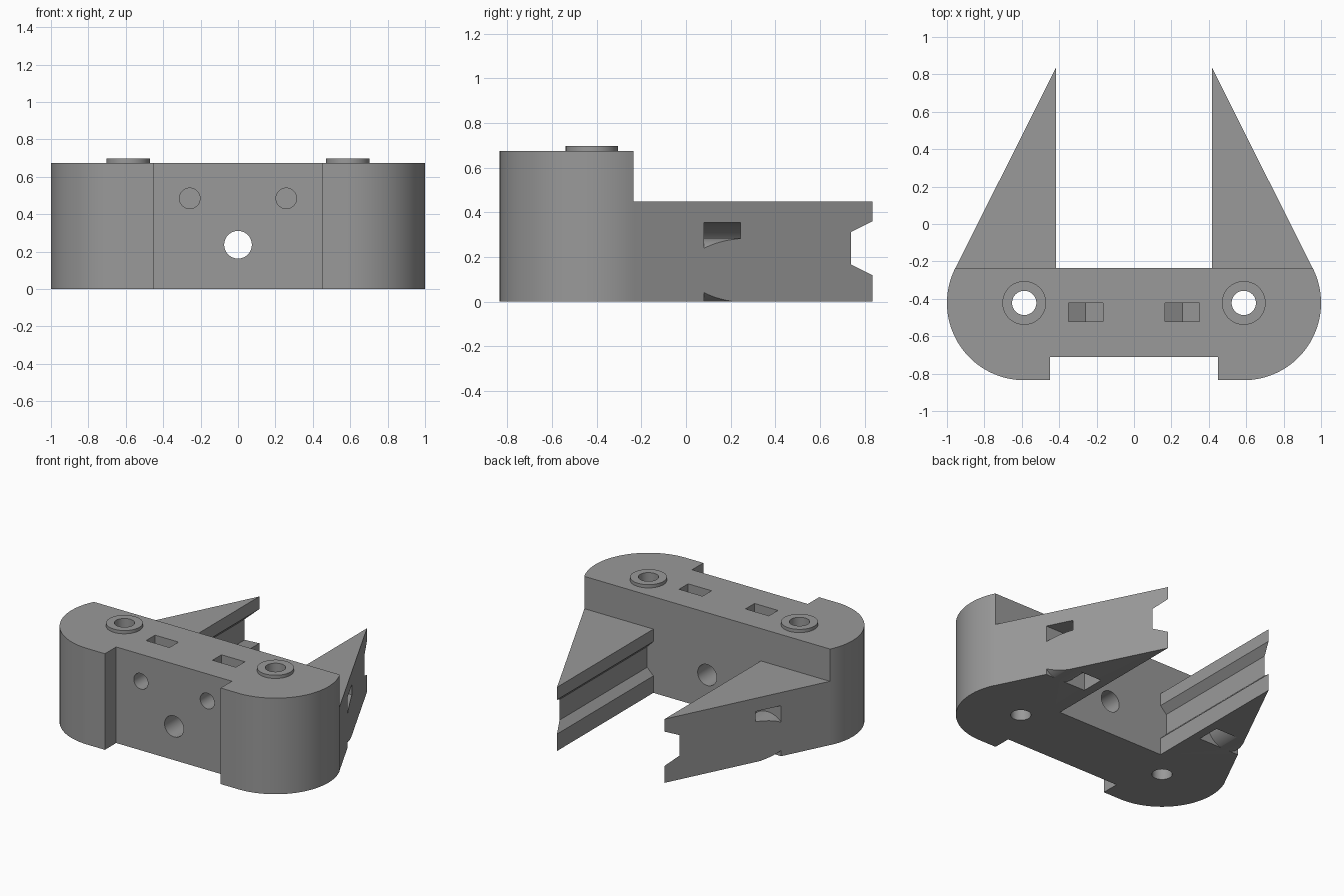
import bpy, bmesh, math

if "Cube" in bpy.data.objects:
    bpy.data.objects.remove(bpy.data.objects["Cube"])

grey = bpy.data.materials.new("plain_grey")
grey.diffuse_color = (0.32, 0.32, 0.32, 1)
grey.use_nodes = True
grey.node_tree.nodes["Principled BSDF"].inputs["Base Color"].default_value = grey.diffuse_color


def prism(name, pts, axis, lo, hi):
    """Extrude a closed 2D profile along z (x,y points) or y (x,z points)."""
    bm = bmesh.new()
    def place(p, h):
        return (p[0], p[1], h) if axis == 'z' else (p[0], h, p[1])
    low = [bm.verts.new(place(p, lo)) for p in pts]
    top = [bm.verts.new(place(p, hi)) for p in pts]
    bm.faces.new(low)
    bm.faces.new(top)
    n = len(pts)
    for i in range(n):
        j = (i + 1) % n
        bm.faces.new((low[i], low[j], top[j], top[i]))
    bmesh.ops.recalc_face_normals(bm, faces=bm.faces)
    me = bpy.data.meshes.new(name)
    bm.to_mesh(me)
    bm.free()
    me.materials.append(grey)
    ob = bpy.data.objects.new(name, me)
    bpy.context.collection.objects.link(ob)
    return ob


def arc(cx, cy, r, a0, a1, n):
    return [(cx + r * math.cos(math.radians(a0 + (a1 - a0) * i / n)),
             cy + r * math.sin(math.radians(a0 + (a1 - a0) * i / n))) for i in range(n + 1)]


def cylinder(name, cx, cy, r, axis, lo, hi, n=48):
    return prism(name, arc(cx, cy, r, 0, 360, n)[:-1], axis, lo, hi)


def combine(target, other, op):
    mod = target.modifiers.new("bool", 'BOOLEAN')
    mod.operation = op
    mod.solver = 'EXACT'
    mod.object = other
    bpy.context.view_layer.objects.active = target
    bpy.ops.object.modifier_apply(modifier=mod.name)
    bpy.data.objects.remove(other, do_unlink=True)


def flip(pts, s):
    return [(s * x, y) for x, y in pts]


# Main block: rounded ends with a shallow recess across the front
CX, CY, R = 0.587, -0.422, 0.413
back = -0.235
a_back = math.degrees(math.asin((back - CY) / R))
right = [(0.45, -0.71), (0.45, CY - R)] + arc(CX, CY, R, -90, a_back, 56)
body = prism("bracket_body", right + flip(right[::-1], -1), 'z', 0, 0.675)

for s in (1, -1):
    # Tapering arm
    arm = prism("arm", flip([(0.418, -0.3), (0.9, -0.3), (0.954, back), (0.418, 0.835)], s),
                'z', 0, 0.448)
    # Trapezoid groove along the inner face
    groove = prism("groove_cutter", flip([(0.37, 0.408), (0.466, 0.312), (0.466, 0.167),
                                          (0.37, 0.071)], s), 'y', back, 1)
    combine(arm, groove, 'DIFFERENCE')
    # Curved strap channel around a round core
    outline = [(0.48, -0.1)] + arc(0.69, 0.145, 0.21, 180, 90, 20) + [(1.1, 0.355), (1.1, -0.1)]
    channel = prism("channel_cutter", flip(outline, s), 'y', 0.08, 0.245)
    core = cylinder("channel_core", s * 0.69, 0.14, 0.145, 'y', 0, 0.4, 64)
    combine(channel, core, 'DIFFERENCE')
    combine(arm, channel, 'DIFFERENCE')
    combine(body, arm, 'UNION')

    # Raised collar and vertical bolt hole
    combine(body, cylinder("collar", s * 0.587, CY, 0.117, 'z', 0.6, 0.698), 'UNION')
    combine(body, cylinder("bolt_cutter", s * 0.587, CY, 0.065, 'z', -0.1, 0.8), 'DIFFERENCE')

    # Nut pocket open at the top, with a pointed floor
    x = s * 0.258
    nut = prism("nut_cutter", [(x - 0.091, 0.8), (x - 0.091, 0.433), (x, 0.381),
                               (x + 0.091, 0.433), (x + 0.091, 0.8)], 'y', -0.522, -0.422)
    combine(body, nut, 'DIFFERENCE')
    # Front screw hole leading into the pocket
    combine(body, cylinder("screw_cutter", x, 0.485, 0.055, 'y', -0.9, -0.47), 'DIFFERENCE')

# Central hole from front to back
combine(body, cylinder("centre_cutter", 0, 0.237, 0.074, 'y', -1, 0), 'DIFFERENCE')

bpy.ops.object.select_all(action='DESELECT')
body.select_set(True)
bpy.context.view_layer.objects.active = body
bpy.ops.object.shade_smooth_by_angle(angle=math.radians(25))
